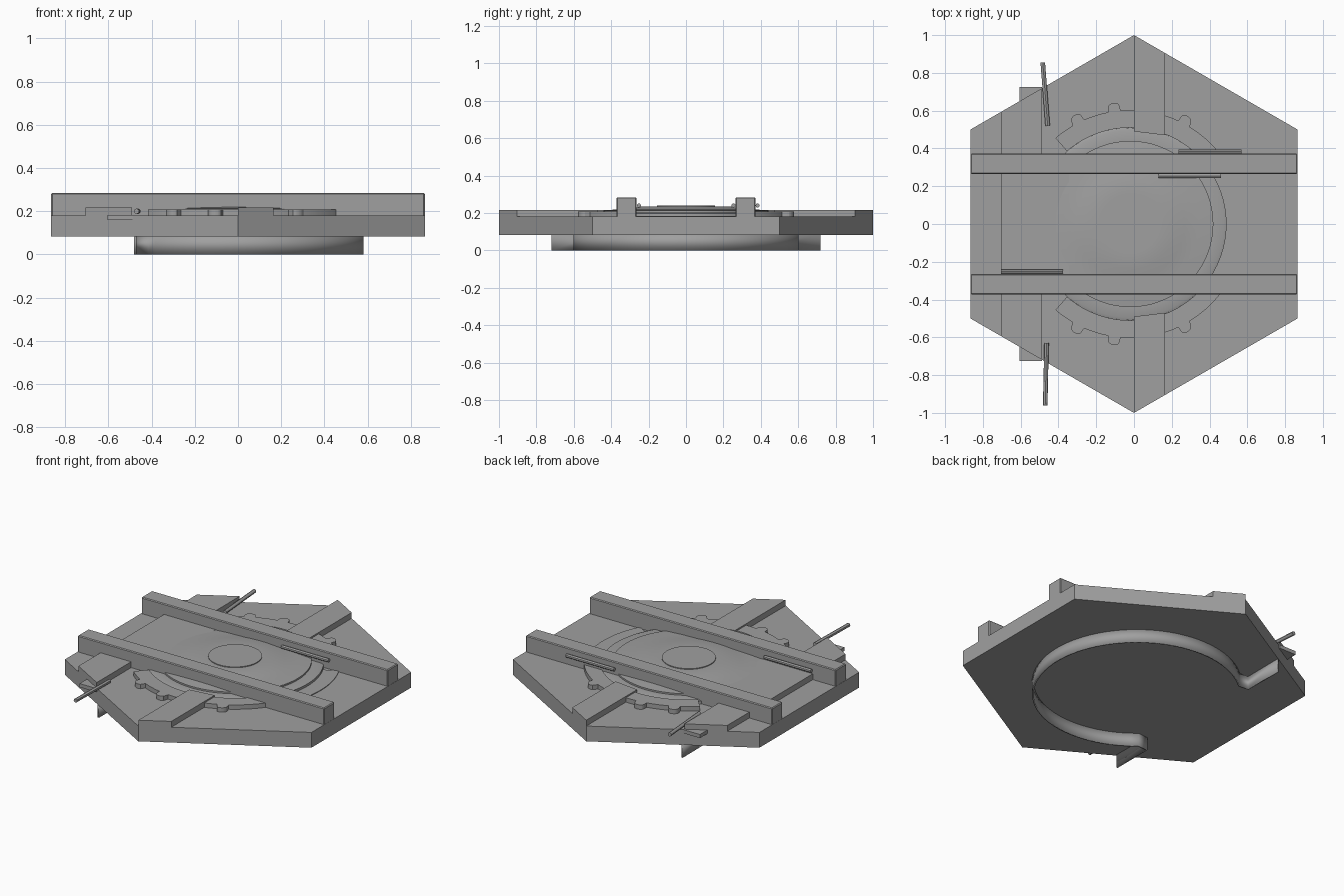
import bpy, bmesh, math
from mathutils import Vector

old = bpy.data.objects.get("Cube")
if old:
    bpy.data.objects.remove(old, do_unlink=True)

GREY = bpy.data.materials.new("plain_grey")
GREY.use_nodes = True
GREY.diffuse_color = (0.35, 0.35, 0.35, 1)
GREY.node_tree.nodes["Principled BSDF"].inputs["Base Color"].default_value = (0.35, 0.35, 0.35, 1)

CX = -0.02          # centre of the round parts
DECK = 0.18         # top of the slab
RAISED = 0.217      # top of the raised strips
END = math.radians(131)


def finish(name, bm, smooth=False):
    bmesh.ops.recalc_face_normals(bm, faces=bm.faces)
    mesh = bpy.data.meshes.new(name)
    bm.to_mesh(mesh)
    bm.free()
    mesh.materials.append(GREY)
    ob = bpy.data.objects.new(name, mesh)
    bpy.context.collection.objects.link(ob)
    if smooth:
        bpy.ops.object.select_all(action="DESELECT")
        ob.select_set(True)
        bpy.context.view_layer.objects.active = ob
        bpy.ops.object.shade_smooth_by_angle(angle=math.radians(30))
    return ob


def prism(name, outline, z0, z1, smooth=False):
    bm = bmesh.new()
    face = bm.faces.new([bm.verts.new((x, y, z0)) for x, y in outline])
    top = bmesh.ops.extrude_face_region(bm, geom=[face])["geom"]
    bmesh.ops.translate(bm, vec=(0, 0, z1 - z0),
                        verts=[v for v in top if isinstance(v, bmesh.types.BMVert)])
    return finish(name, bm, smooth)


def rod(name, start, end, radius):
    a, b = Vector(start), Vector(end)
    bm = bmesh.new()
    bmesh.ops.create_cone(bm, cap_ends=True, segments=12, radius1=radius,
                          radius2=radius, depth=(b - a).length)
    bmesh.ops.rotate(bm, verts=bm.verts,
                     matrix=(b - a).to_track_quat("Z", "Y").to_matrix())
    bmesh.ops.translate(bm, verts=bm.verts, vec=(a + b) / 2)
    return finish(name, bm, True)


def polar(r, a, side=1):
    return (CX + r * math.cos(a), side * r * math.sin(a))


def hex_y(x):
    return 1 - abs(x) / math.sqrt(3)


# Hexagonal slab
prism("base_slab", [(math.sin(i * math.pi / 3), math.cos(i * math.pi / 3)) for i in range(6)],
      0.083, DECK)

# Raised plate between the beams
prism("centre_plate", [(-0.705, -0.3), (-0.345, -0.3), (-0.345, 0.3), (-0.705, 0.3)],
      DECK - 0.01, RAISED)

for side, tag in ((-1, "front"), (1, "back")):
    # Long beam with slightly eased edges
    y0, y1 = side * 0.265, side * 0.372
    beam = prism(tag + "_beam", [(-0.865, y0), (0.865, y0), (0.865, y1), (-0.865, y1)],
                 DECK - 0.01, 0.284)
    bev = beam.modifiers.new("eased_edges", "BEVEL")
    bev.width = 0.005
    bev.segments = 1

    # Raised strip reaching the hexagon corner
    prism(tag + "_spoke", [(0, side * 0.49), (0.165, side * 0.47),
                           (0.165, side * hex_y(0.165)), (0, side)], DECK - 0.01, RAISED)

    # Raised strip with a square tab past the slab edge
    prism(tag + "_side_block", [(-0.705, side * 0.35), (-0.705, side * hex_y(0.705)),
                                (-0.605, side * hex_y(0.605)), (-0.49, side * hex_y(0.49)),
                                (-0.49, side * 0.35)], DECK - 0.01, RAISED)
    prism(tag + "_edge_tab", [(-0.605, side * 0.64), (-0.605, side * 0.725),
                              (-0.487, side * 0.725), (-0.487, side * 0.64)],
          DECK - 0.02, DECK + 0.003)

    # Toothed arc
    start = math.radians(36)
    count = 160
    teeth = [math.radians(t) for t in (62, 80, 98, 117)]
    half = math.radians(2.9)
    outer = []
    for i in range(count + 1):
        a = start + (END - start) * i / count
        d = min(abs(a - t) for t in teeth) / half
        bump = 0.022 + 0.022 * math.sqrt(1 - d * d) if d < 1 else 0
        outer.append(polar(0.603 + bump, a, side))
    inner = [polar(0.51, END - (END - start) * i / 40, side) for i in range(41)]
    prism(tag + "_gear_arc", outer + inner, DECK - 0.01, 0.208)

# Turned centre disc
profile = [(0.51, 0.17), (0.51, 0.198), (0.495, 0.203), (0.44, 0.203), (0.44, 0.213),
           (0.36, 0.22), (0.29, 0.224), (0.24, 0.235), (0.155, 0.235), (0.155, 0.24), (0, 0.24)]
bm = bmesh.new()
verts = [bm.verts.new((r, 0, z)) for r, z in profile]
edges = [bm.edges.new(pair) for pair in zip(verts, verts[1:])]
bmesh.ops.spin(bm, geom=verts + edges, cent=(0, 0, 0), axis=(0, 0, 1),
               angle=math.tau, steps=72, use_duplicate=False)
bmesh.ops.remove_doubles(bm, verts=bm.verts, dist=0.0005)
bmesh.ops.translate(bm, verts=bm.verts, vec=(CX, 0, 0))
finish("centre_disc", bm, True)

# Low round lip between the beams
lip = math.radians(27)
prism("outer_lip", [polar(0.603, lip * (i / 16 - 1)) for i in range(33)]
      + [polar(0.51, lip * (1 - i / 16)) for i in range(33)], DECK - 0.01, DECK + 0.004, True)

# Open ring under the slab, with bent flanges at its ends
path = [(-0.476, -0.72), (-0.476, -0.455)]
path += [polar(0.597, END * (i / 32 - 1)) for i in range(65)]
path += [(-0.476, 0.455), (-0.476, 0.72)]
bm = bmesh.new()
low = [bm.verts.new((x, y, 0)) for x, y in path]
high = [bm.verts.new((x, y, 0.09)) for x, y in path]
for i in range(len(path) - 1):
    bm.faces.new((low[i], low[i + 1], high[i + 1], high[i]))
ring = finish("under_ring", bm, True)
wall = ring.modifiers.new("wall", "SOLIDIFY")
wall.thickness = 0.01
wall.offset = 0

# Loose rods over the slab edge and along the beams
rod("back_edge_rod", (-0.483, 0.855, 0.2), (-0.457, 0.52, 0.2), 0.012)
rod("front_edge_rod", (-0.47, -0.96, 0.2), (-0.463, -0.63, 0.2), 0.012)
for name, x0, x1, y in (("back_beam_outer_rod", 0.235, 0.57, 0.383),
                        ("back_beam_inner_rod", 0.13, 0.46, 0.254),
                        ("front_beam_inner_rod", -0.705, -0.375, -0.252)):
    rod(name, (x0, y, 0.24), (x1, y, 0.24), 0.011)
